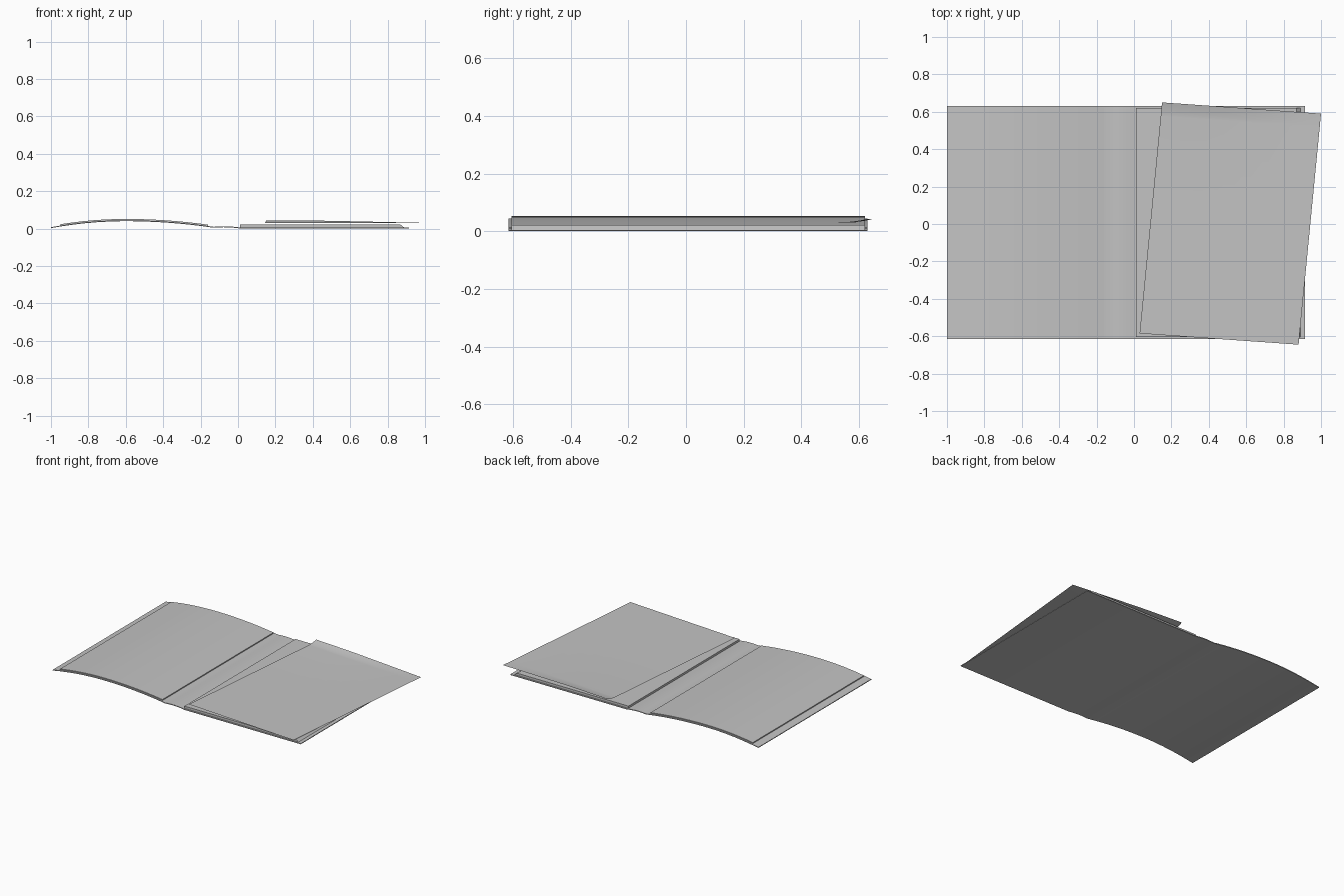
import bpy, bmesh, math

default = bpy.data.objects.get("Cube")
if default:
    bpy.data.objects.remove(default)

GREY = (0.55, 0.55, 0.55, 1)
mat = bpy.data.materials.new("paper grey")
mat.use_nodes = True
mat.diffuse_color = GREY
mat.node_tree.nodes["Principled BSDF"].inputs["Base Color"].default_value = GREY

COVER = 0.005      # cover thickness
FLAT_END = 0.915   # right edge of the cover


def finish(name, bm):
    mesh = bpy.data.meshes.new(name)
    bm.to_mesh(mesh)
    bm.free()
    mesh.materials.append(mat)
    obj = bpy.data.objects.new(name, mesh)
    bpy.context.collection.objects.link(obj)
    bpy.ops.object.select_all(action='DESELECT')
    obj.select_set(True)
    bpy.context.view_layer.objects.active = obj
    bpy.ops.object.shade_smooth_by_angle(angle=math.radians(30))
    return obj


def strip(name, lower, upper, y0, y1):
    """Solid between two matching x-z lines, spanning y0 to y1."""
    bm = bmesh.new()
    rings = [[bm.verts.new(p) for p in ((a[0], y0, a[1]), (b[0], y0, b[1]),
                                        (b[0], y1, b[1]), (a[0], y1, a[1]))]
             for a, b in zip(lower, upper)]
    for r, s in zip(rings, rings[1:]):
        for i in range(4):
            j = (i + 1) % 4
            bm.faces.new((r[i], s[i], s[j], r[j]))
    bm.faces.new(rings[0])
    bm.faces.new(rings[-1][::-1])
    bmesh.ops.recalc_face_normals(bm, faces=bm.faces)
    return finish(name, bm)


def underside(x):
    """Height of the cover's lower surface: arched half, spine bump, flat half."""
    if x < -0.6:
        return 0.04 - 0.037 * ((x + 0.6) / 0.4) ** 2
    if x < -0.13:
        return 0.04 - 0.035 * ((x + 0.6) / 0.47) ** 2
    if x < 0.02:
        t = (x + 0.13) / 0.15
        return 0.005 * (1 - t) + 0.005 * math.sin(math.pi * t)
    return 0.0


def steps(a, b, n):
    return [a + (b - a) * i / n for i in range(n + 1)]


# Cover
xs = steps(-1, -0.13, 14) + steps(-0.13, 0.02, 6)[1:] + [FLAT_END]
strip("cover", [(x, underside(x)) for x in xs],
      [(x, underside(x) + COVER) for x in xs], -0.615, 0.63)

# Arched pages on the left half
xs = steps(-0.95, -0.16, 13)
strip("arched_pages", [(x, underside(x) + COVER) for x in xs],
      [(x, underside(x) + COVER + 0.007) for x in xs], -0.605, 0.62)

# Flat page stack on the right half, with a slanted outer edge
strip("flat_pages", [(0.01, COVER), (0.89, COVER)],
      [(0.01, 0.021), (0.87, 0.021)], -0.605, 0.62)

# Loose turned sheet whose back edge curls up towards the spine
bm = bmesh.new()
rows = [0, 0.5] + steps(0.94, 1, 6)
cols = steps(0, 1, 10)
grid = []
for v in rows:
    row = []
    for u in cols:
        curl = max(0, (v - 0.94) / 0.06) ** 1.5
        lift = min(1, (1 - u) / 0.65)
        row.append(bm.verts.new((0.03 + 0.85 * u + 0.12 * v,
                                 -0.585 - 0.06 * u + 1.235 * v,
                                 0.031 + 0.012 * curl * lift)))
    grid.append(row)
for r, s in zip(grid, grid[1:]):
    for i in range(len(cols) - 1):
        bm.faces.new((r[i], r[i + 1], s[i + 1], s[i]))
finish("loose_sheet", bm)
